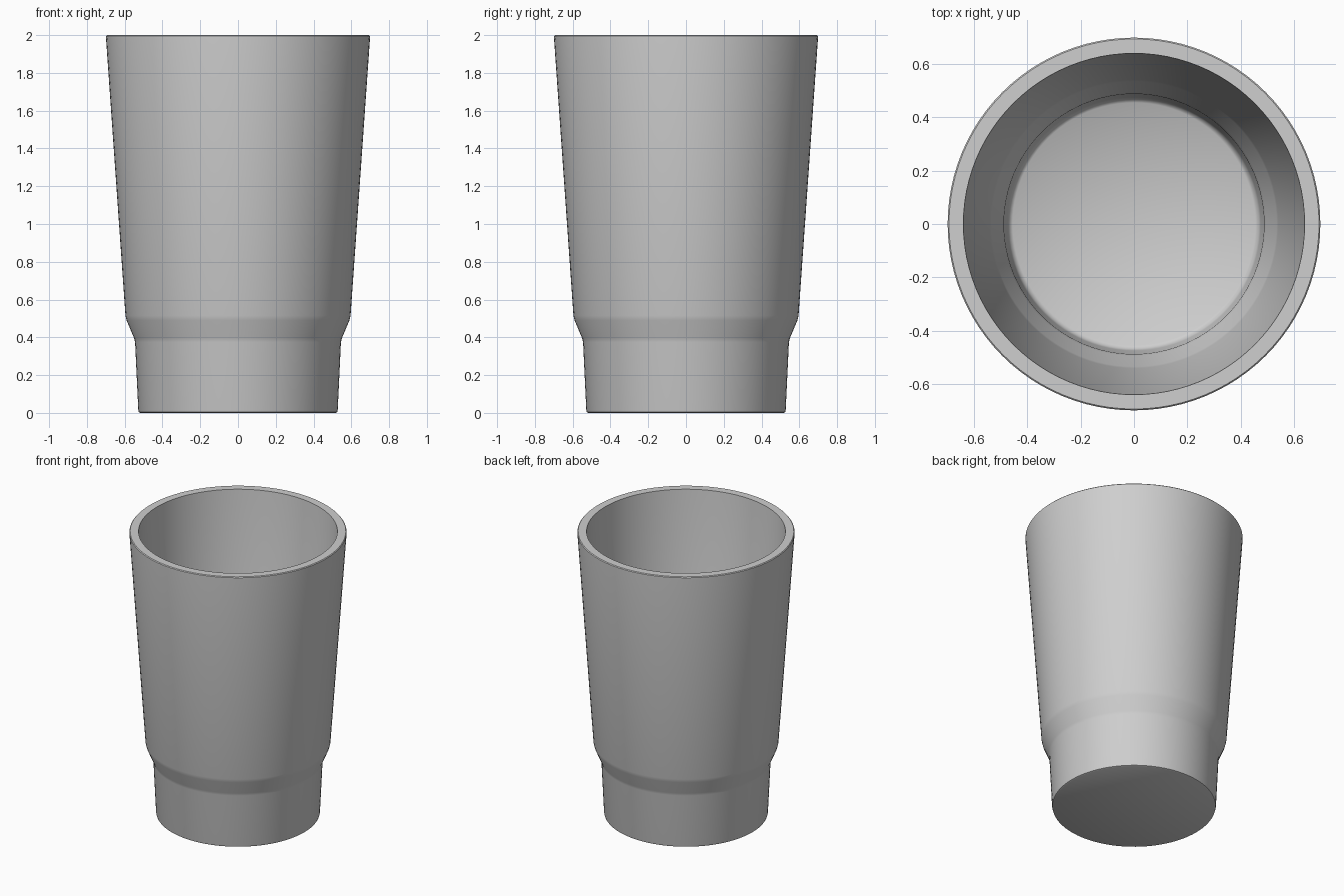
import bpy
import bmesh
import math

default_cube = bpy.data.objects.get("Cube")
if default_cube:
    bpy.data.objects.remove(default_cube, do_unlink=True)

# Plain grey material
grey = bpy.data.materials.new("light grey")
grey.use_nodes = True
colour = (0.62, 0.62, 0.62, 1.0)
grey.diffuse_color = colour
grey.node_tree.nodes["Principled BSDF"].inputs["Base Color"].default_value = colour

# Half section (radius, height): base, outer wall, rim, inner wall, floor
section = [
    (0, 0), (0.517, 0), (0.525, 0.004), (0.528, 0.015),
    (0.545, 0.375), (0.55, 0.395), (0.59, 0.49), (0.596, 0.515),
    (0.699, 1.985), (0.699, 1.995), (0.694, 2),
    (0.64, 2), (0.541, 0.53), (0.535, 0.505), (0.495, 0.405), (0.488, 0.38),
    (0.475, 0.09), (0.468, 0.07), (0.455, 0.06), (0, 0.06),
]

# Cup, turned around the upright axis
bm = bmesh.new()
verts = [bm.verts.new((r, 0, z)) for r, z in section]
edges = [bm.edges.new(pair) for pair in zip(verts, verts[1:])]
bmesh.ops.spin(bm, geom=verts + edges, cent=(0, 0, 0), axis=(0, 0, 1),
               angle=math.tau, steps=96, use_merge=True)
bmesh.ops.remove_doubles(bm, verts=bm.verts, dist=0.0005)
bmesh.ops.recalc_face_normals(bm, faces=bm.faces)
mesh = bpy.data.meshes.new("cup")
bm.to_mesh(mesh)
bm.free()
mesh.materials.append(grey)
cup = bpy.data.objects.new("cup", mesh)
bpy.context.collection.objects.link(cup)

# Smooth walls with a crisp rim
bpy.ops.object.select_all(action="DESELECT")
cup.select_set(True)
bpy.context.view_layer.objects.active = cup
bpy.ops.object.shade_smooth_by_angle(angle=math.radians(40))
